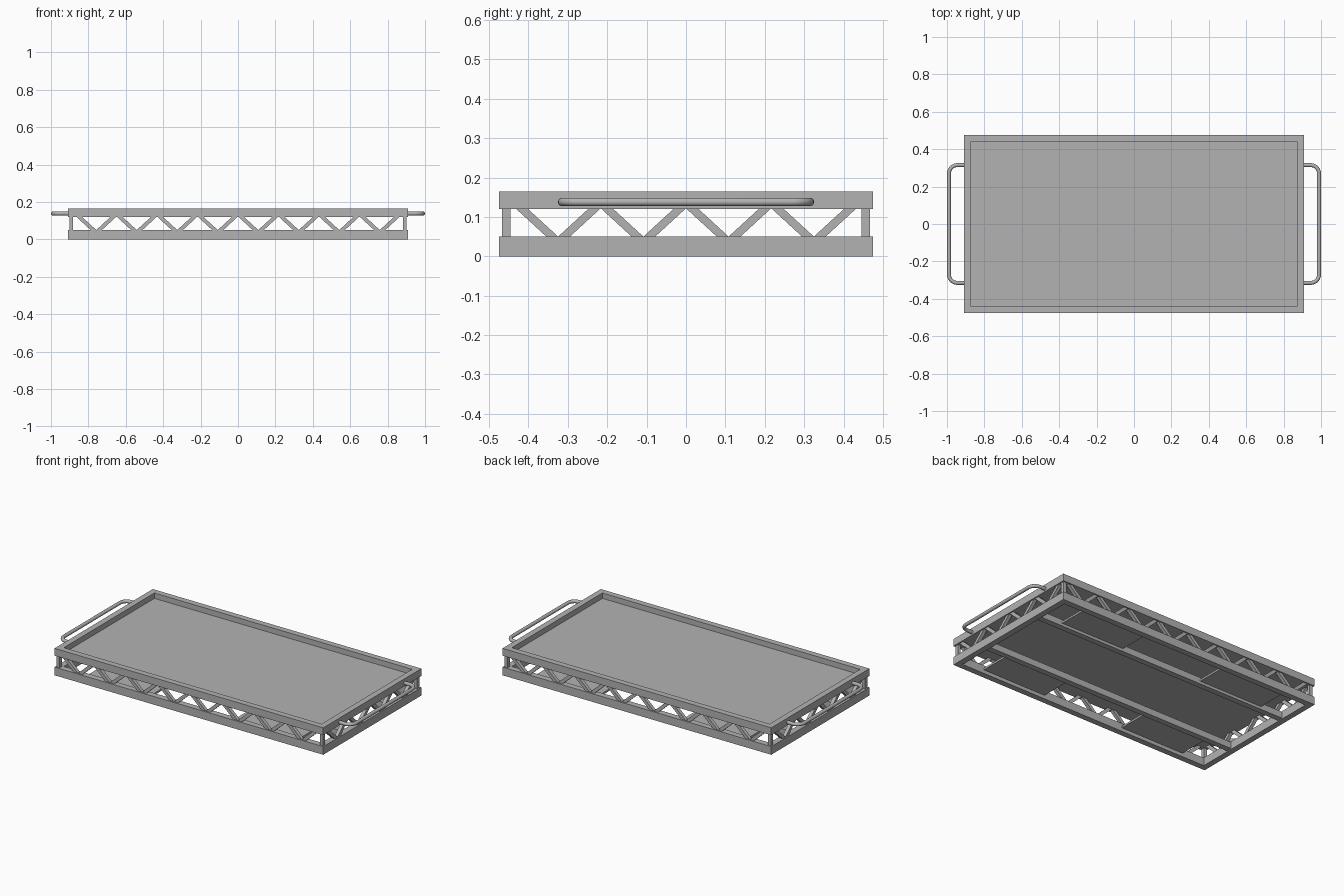
import bpy, bmesh, math
from mathutils import Vector, Matrix

if "Cube" in bpy.data.objects:
    bpy.data.objects.remove(bpy.data.objects["Cube"])


def material(name, value):
    m = bpy.data.materials.new(name)
    m.use_nodes = True
    m.diffuse_color = (value, value, value, 1)
    m.node_tree.nodes["Principled BSDF"].inputs["Base Color"].default_value = m.diffuse_color
    return m


GREY = material("light_grey", 0.45)
HX, HY, WALL = 0.91, 0.475, 0.037      # half length, half width, beam width
LOW, HIGH, TOP = 0.05, 0.12, 0.165     # lower frame top, upper frame bottom and top


def finish(bm, name, mat=GREY):
    mesh = bpy.data.meshes.new(name)
    bmesh.ops.recalc_face_normals(bm, faces=bm.faces)
    bm.to_mesh(mesh)
    bm.free()
    mesh.materials.append(mat)
    ob = bpy.data.objects.new(name, mesh)
    bpy.context.collection.objects.link(ob)
    return ob


def add_box(bm, x, y, z):
    size = [b - a for a, b in (x, y, z)]
    mid = [(a + b) / 2 for a, b in (x, y, z)]
    bmesh.ops.create_cube(bm, size=1, matrix=Matrix.Translation(mid) @ Matrix.Diagonal((*size, 1)))


def box(name, x, y, z):
    bm = bmesh.new()
    add_box(bm, x, y, z)
    return finish(bm, name)


def frame(name, z0, z1):
    # mitred rectangular ring with a square section
    bm = bmesh.new()
    rings = []
    for inset, z in ((0, z0), (0, z1), (WALL, z1), (WALL, z0)):
        x, y = HX - inset, HY - inset
        rings.append([bm.verts.new((sx * x, sy * y, z))
                      for sx, sy in ((-1, -1), (1, -1), (1, 1), (-1, 1))])
    for r in range(4):
        a, b = rings[r], rings[(r + 1) % 4]
        for i in range(4):
            j = (i + 1) % 4
            bm.faces.new((a[i], a[j], b[j], b[i]))
    return finish(bm, name)


def truss(name, panels, along_x, offset):
    # zigzag bars between the frames, built as parallelogram prisms
    bm = bmesh.new()
    pitch, half, depth = 0.2165, 0.015, 0.0105

    def place(u, v, z):
        return (u, offset + v, z) if along_x else (offset + v, u, z)

    for i in range(-panels, panels + 1):
        for side in (-1, 1):
            if i * side == panels:
                continue
            top = i * pitch + side * 0.017
            bottom = i * pitch + side * (pitch / 2 - 0.015)
            loops = [[bm.verts.new(place(u, v, z)) for u, z in
                      ((top - half, HIGH), (top + half, HIGH), (bottom + half, LOW), (bottom - half, LOW))]
                     for v in (-depth, depth)]
            bm.faces.new(loops[0])
            bm.faces.new(loops[1])
            for k in range(4):
                n = (k + 1) % 4
                bm.faces.new((loops[0][k], loops[0][n], loops[1][n], loops[1][k]))
    return finish(bm, name)


# Frames and tray floor
frame("lower_frame", 0, LOW)
frame("upper_frame", HIGH, TOP)
box("tray_floor", (-HX + WALL, HX - WALL), (-HY + WALL, HY - WALL), (HIGH, 0.132))

# Truss sides and corner posts
cx, cy = HX - WALL / 2, HY - WALL / 2
for sign, long_side, end in ((-1, "front", "right"), (1, "back", "left")):
    truss(long_side + "_truss", 4, True, sign * cy)
    truss(end + "_truss", 2, False, sign * cx)
bm = bmesh.new()
for sx in (-1, 1):
    for sy in (-1, 1):
        px, py = sx * cx, sy * cy
        add_box(bm, (px - 0.0105, px + 0.0105), (py - 0.0105, py + 0.0105), (LOW, HIGH))
finish(bm, "corner_posts")

# Underside rails and mounting plates
for sign, side in ((-1, "front"), (1, "back")):
    box(side + "_rail", (-HX + WALL, HX - WALL), (sign * 0.22 - 0.018, sign * 0.22 + 0.018), (0.005, 0.045))
    for end, label in ((-1, "right"), (1, "left")):
        ys = sorted((sign * 0.238, sign * (HY - WALL)))
        xs = sorted((end * 0.28, end * 0.72))
        box(f"{side}_{label}_plate", xs, ys, (0.022, 0.034))

# Tubular end handles
for sign, side in ((-1, "right"), (1, "left")):
    half, reach, bend = 0.315, 0.9895, 0.045
    path = [(HX - 0.01, -half)]
    for corner in (-1, 1):
        for k in range(7):
            a = math.pi / 2 * (k / 6 if corner < 0 else 1 - k / 6)
            path.append((reach - bend + bend * math.sin(a),
                         corner * (half - bend + bend * math.cos(a))))
    path.append((HX - 0.01, half))
    bm = bmesh.new()
    rings = []
    for i, (x, y) in enumerate(path):
        tangent = Vector(path[min(i + 1, len(path) - 1)]) - Vector(path[max(i - 1, 0)])
        normal = Vector((tangent.y, -tangent.x)).normalized()
        ring = []
        for k in range(16):
            a = 2 * math.pi * k / 16
            p = Vector((x, y)) + normal * 0.0105 * math.cos(a)
            ring.append(bm.verts.new((sign * p.x, p.y, 0.138 + 0.0105 * math.sin(a))))
        rings.append(ring)
    for a, b in zip(rings, rings[1:]):
        for k in range(16):
            n = (k + 1) % 16
            bm.faces.new((a[k], a[n], b[n], b[k])).smooth = True
    bm.faces.new(rings[0])
    bm.faces.new(rings[-1])
    finish(bm, side + "_handle")
